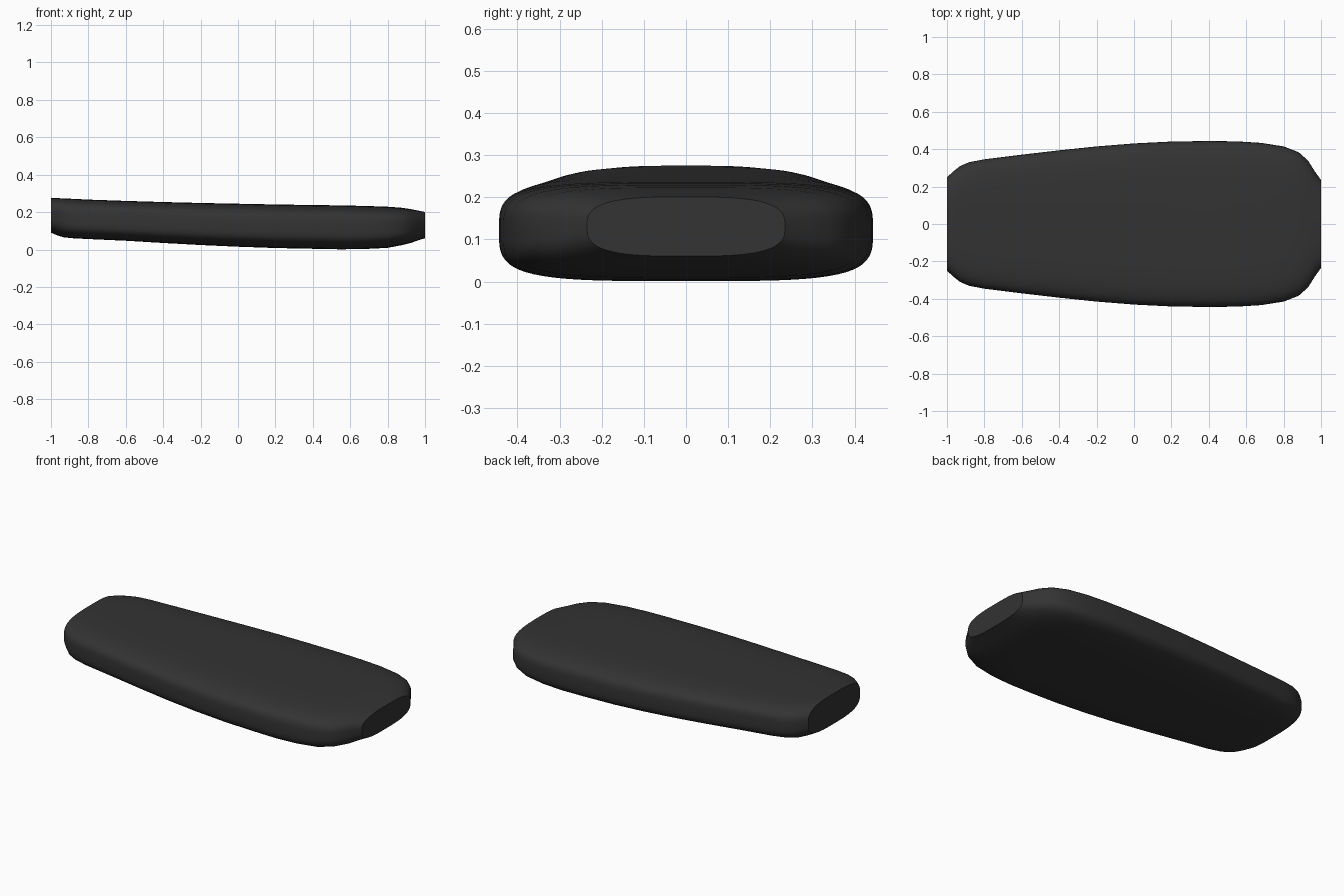
import bpy, bmesh, math

# Body stations along the length: x, half width, bottom z, top z, roundness exponent
STATIONS = [
    (-1.00, 0.250, 0.090, 0.275, 3.2),
    (-0.965, 0.282, 0.075, 0.275, 3.4),
    (-0.93, 0.310, 0.065, 0.273, 3.6),
    (-0.88, 0.331, 0.060, 0.271, 3.8),
    (-0.80, 0.346, 0.056, 0.267, 4.0),
    (-0.60, 0.371, 0.047, 0.260, 4.0),
    (-0.40, 0.394, 0.035, 0.254, 4.0),
    (-0.20, 0.415, 0.024, 0.249, 4.0),
    (0.00, 0.431, 0.015, 0.245, 4.0),
    (0.20, 0.441, 0.008, 0.241, 4.0),
    (0.40, 0.444, 0.004, 0.238, 4.0),
    (0.55, 0.442, 0.001, 0.236, 4.0),
    (0.68, 0.434, 0.003, 0.233, 4.0),
    (0.80, 0.415, 0.009, 0.229, 3.9),
    (0.88, 0.384, 0.024, 0.223, 3.7),
    (0.93, 0.340, 0.037, 0.215, 3.5),
    (0.965, 0.284, 0.050, 0.208, 3.3),
    (1.00, 0.235, 0.060, 0.201, 3.1),
]
SIDES = 64


def spow(v, p):
    return math.copysign(abs(v) ** p, v)


# Casing: rounded-rectangle rings lofted along x, with flat end caps
bm = bmesh.new()
rings = []
for x, half, lo, hi, n in STATIONS:
    mid, h = (lo + hi) / 2, (hi - lo) / 2
    ring = []
    for i in range(SIDES):
        a = math.tau * (i + 0.5) / SIDES
        ring.append(bm.verts.new((x, half * spow(math.cos(a), 2 / n),
                                  mid + h * spow(math.sin(a), 2 / n))))
    rings.append(ring)
for r, s in zip(rings, rings[1:]):
    for i in range(SIDES):
        j = (i + 1) % SIDES
        bm.faces.new((r[i], r[j], s[j], s[i]))
bm.faces.new(rings[0])
bm.faces.new(rings[-1])
bmesh.ops.recalc_face_normals(bm, faces=bm.faces)

mesh = bpy.data.meshes.new("casing")
bm.to_mesh(mesh)
bm.free()
casing = bpy.data.objects.new("casing", mesh)
bpy.context.collection.objects.link(casing)

# Single dark grey colour
grey = bpy.data.materials.new("dark grey")
grey.diffuse_color = (0.033, 0.033, 0.033, 1)
mesh.materials.append(grey)

# Smooth skin, crisp edges around the end caps
bpy.context.view_layer.objects.active = casing
casing.select_set(True)
bpy.ops.object.shade_smooth_by_angle(angle=math.radians(35))
